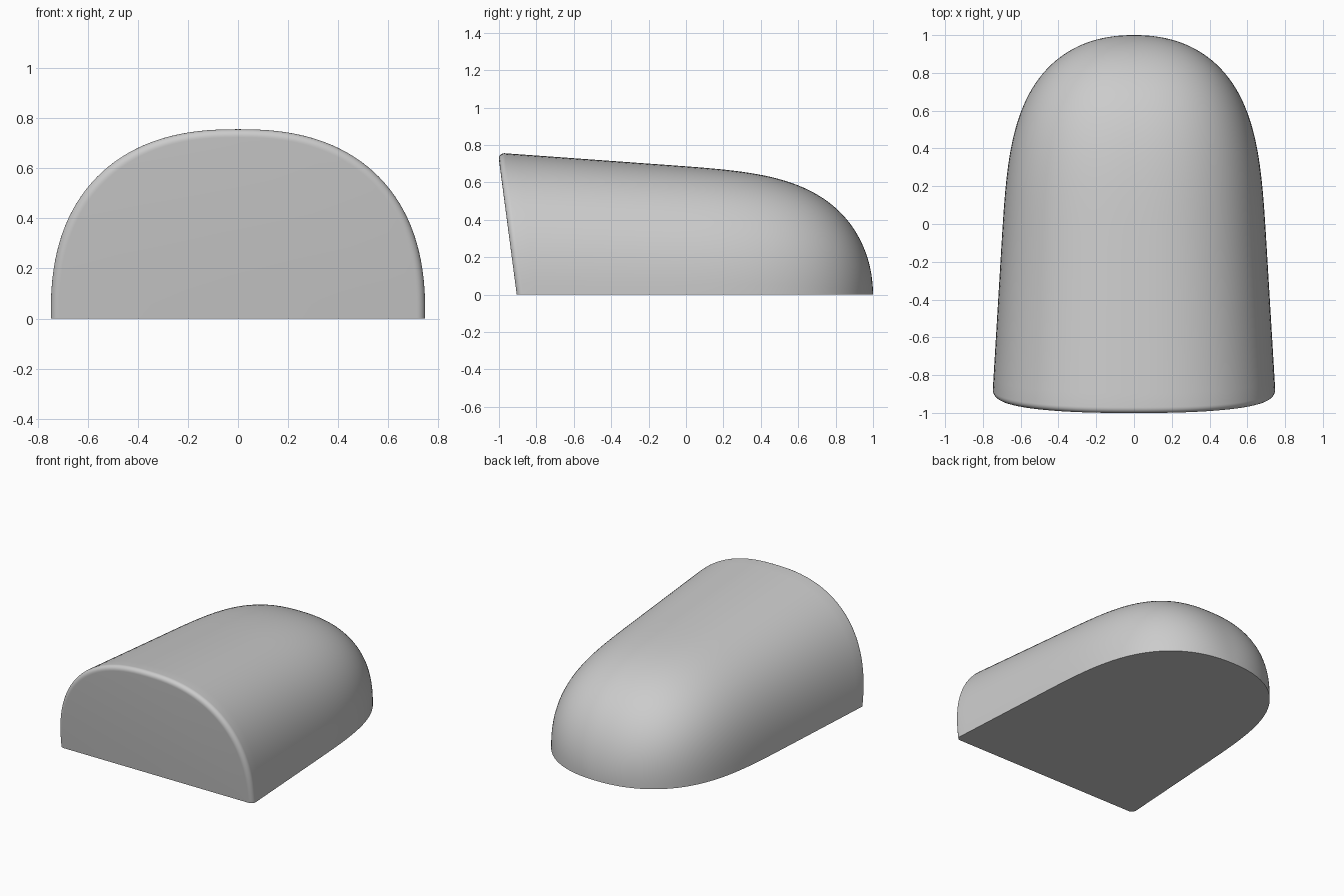
import bpy
import bmesh
import math

if "Cube" in bpy.data.objects:
    bpy.data.objects.remove(bpy.data.objects["Cube"], do_unlink=True)

ROUND = 0.035          # front edge radius
FRONT = -0.905         # front face at ground level
TILT = 0.132           # forward lean of the front face
STATIONS, SEGMENTS, FILLET = 56, 64, 8


def taper(y, power, root):
    """Rounded tail: 0 at the tip, 1 along the body."""
    run = min(max((1 - y) / 1.2, 0), 1)
    return (1 - (1 - run) ** power) ** (1 / root)


def section_point(y, angle, inset=0.0):
    """Half-dome cross-section at depth y."""
    width = (0.695 - 0.06 * y) * taper(y, 4.0, 2.2) - inset
    height = (0.686 - 0.072 * y) * taper(y, 4.3, 2.0) - inset
    c, s = math.cos(angle), max(math.sin(angle), 0)
    if s < 1e-6:
        s = 0
    return (math.copysign(width * abs(c) ** (2 / 2.4), c),
            height * s ** (2 / 2.4))


def ring(bm, station, lean, inset=0.0):
    verts = []
    for i in range(SEGMENTS + 1):
        angle = math.pi * i / SEGMENTS
        y = station
        for _ in range(6):
            x, z = section_point(y, angle, inset)
            y = station - TILT * lean * z
        verts.append(bm.verts.new((x, y, z)))
    return verts


# Body shell: rings from near the tail tip to the leaning front
bm = bmesh.new()
tip = bm.verts.new((0, 1, 0))
length = 1 - (FRONT + ROUND)
rings = []
for k in range(1, STATIONS + 1):
    v = (k / STATIONS) ** 2
    rings.append(ring(bm, 1 - length * v, v ** 2))

# Rounded front edge
for k in range(1, FILLET + 1):
    a = math.pi / 2 * k / FILLET
    rings.append(ring(bm, FRONT + ROUND * (1 - math.sin(a)), 1,
                      ROUND * (1 - math.cos(a))))

for a, b in zip(rings, rings[1:]):
    for i in range(SEGMENTS):
        bm.faces.new((a[i], a[i + 1], b[i + 1], b[i]))
for i in range(SEGMENTS):
    bm.faces.new((tip, rings[0][i + 1], rings[0][i]))

# Flat front and flat underside
bm.faces.new(rings[-1])
bm.faces.new([tip] + [r[0] for r in rings] + [r[-1] for r in reversed(rings)])
bmesh.ops.recalc_face_normals(bm, faces=bm.faces)

mesh = bpy.data.meshes.new("rounded_body")
bm.to_mesh(mesh)
bm.free()
body = bpy.data.objects.new("rounded_body", mesh)
bpy.context.collection.objects.link(body)

# Plain grey finish
grey = bpy.data.materials.new("plain_grey")
grey.use_nodes = True
color = (0.6, 0.6, 0.6, 1)
grey.diffuse_color = color
grey.node_tree.nodes["Principled BSDF"].inputs["Base Color"].default_value = color
mesh.materials.append(grey)

bpy.ops.object.select_all(action="DESELECT")
body.select_set(True)
bpy.context.view_layer.objects.active = body
bpy.ops.object.shade_smooth_by_angle(angle=math.radians(40))
